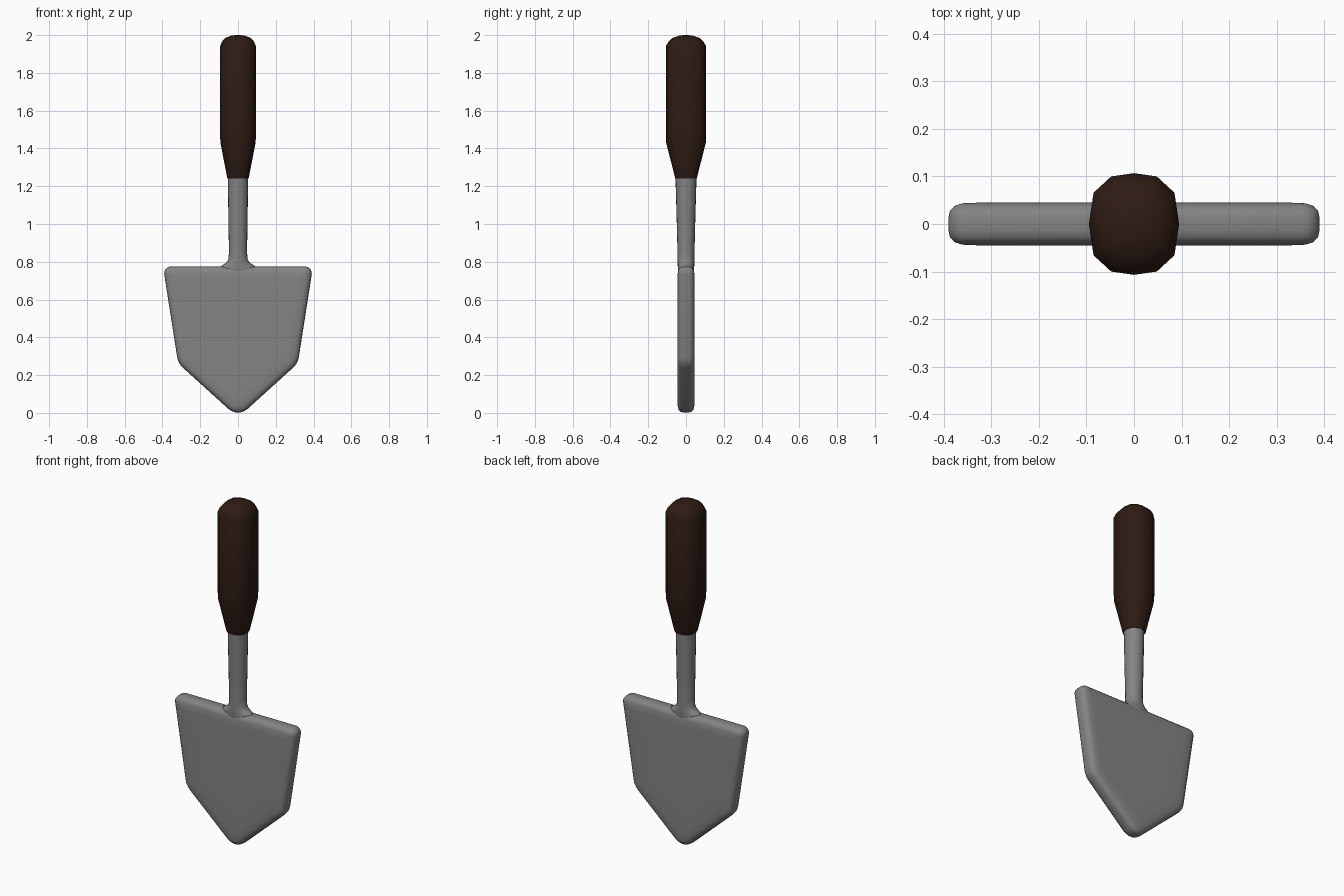
import bpy, bmesh, math
from mathutils import Vector

if "Cube" in bpy.data.objects:
    bpy.data.objects.remove(bpy.data.objects["Cube"])


def material(name, colour):
    mat = bpy.data.materials.new(name)
    mat.diffuse_color = (*colour, 1)
    mat.use_nodes = True
    mat.node_tree.nodes["Principled BSDF"].inputs["Base Color"].default_value = mat.diffuse_color
    return mat


def loft(name, rings, mat, angle=60):
    """Skin a list of equal-length vertex rings and cap both ends."""
    bm = bmesh.new()
    loops = [[bm.verts.new(p) for p in ring] for ring in rings]
    n = len(loops[0])
    for a, b in zip(loops, loops[1:]):
        for i in range(n):
            j = (i + 1) % n
            bm.faces.new((a[i], a[j], b[j], b[i]))
    bm.faces.new(loops[0])
    bm.faces.new(loops[-1])
    bmesh.ops.recalc_face_normals(bm, faces=bm.faces)
    me = bpy.data.meshes.new(name)
    bm.to_mesh(me)
    bm.free()
    me.materials.append(mat)
    ob = bpy.data.objects.new(name, me)
    bpy.context.collection.objects.link(ob)
    bpy.ops.object.select_all(action='DESELECT')
    ob.select_set(True)
    bpy.context.view_layer.objects.active = ob
    bpy.ops.object.shade_smooth_by_angle(angle=math.radians(angle))
    return ob


def rounded_outline(corners, inset, steps=5):
    """Clockwise (x, z, radius) corners rounded with arcs, shrunk by inset."""
    pts = []
    n = len(corners)
    for i, (x, z, r) in enumerate(corners):
        p = Vector((x, z))
        d1 = (p - Vector(corners[i - 1][:2])).normalized()
        d2 = (Vector(corners[(i + 1) % n][:2]) - p).normalized()
        n1, n2 = Vector((-d1.y, d1.x)), Vector((-d2.y, d2.x))
        centre = p - (n1 + n2) * (r / (1 + n1.dot(n2)))
        a1 = math.atan2(n1.y, n1.x)
        turn = math.atan2(n1.cross(n2), n1.dot(n2))
        for k in range(steps + 1):
            a = a1 + turn * k / steps
            pts.append(centre + (r - inset) * Vector((math.cos(a), math.sin(a))))
    return pts


steel = material("steel", (0.23, 0.23, 0.23))
wood = material("dark_wood", (0.027, 0.011, 0.007))

# Blade: rounded shield outline with a softly rolled edge (inset, scale, y)
corners = [(-0.397, 0.775, 0.036), (0.397, 0.775, 0.036), (0.317, 0.262, 0.1),
           (0, -0.025, 0.075), (-0.317, 0.262, 0.1)]
edge = [(0.034, 0.7, 0.0455), (0.034, 0.9, 0.0452), (0.03, 1, 0.0435),
        (0.013, 1, 0.038), (0.003, 1, 0.027), (0, 1, 0.012)]
section = [(i, s, -y) for i, s, y in edge] + [(i, s, y) for i, s, y in reversed(edge)]
loft("blade", [[(p.x * s, y, 0.45 + (p.y - 0.45) * s)
                for p in rounded_outline(corners, i)] for i, s, y in section], steel)

# Shaft: tapered neck flaring into the top of the blade
neck = [(0.70, 0.10, 0.030), (0.735, 0.10, 0.0425), (0.772, 0.098, 0.043),
        (0.782, 0.082, 0.044), (0.795, 0.062, 0.0445), (0.812, 0.051, 0.045),
        (0.85, 0.048, 0.045), (1.05, 0.051, 0.050), (1.25, 0.054, 0.056)]
loft("shaft", [[(rx * math.cos(t * math.pi / 10), ry * math.sin(t * math.pi / 10), z)
                for t in range(20)] for z, rx, ry in neck], steel)

# Handle: twelve-sided grip with a domed end
quarter = [(0.095, 0), (0.085, 0.066), (0.048, 0.1)]
half = quarter + [(0, 0.107)] + [(-x, y) for x, y in reversed(quarter[1:])]
ring12 = half + [(-x, -y) for x, y in half]
grip = [(1.24, 0.59, 0.53), (1.43, 0.98, 0.98), (1.47, 1, 1), (1.94, 1, 1),
        (1.965, 0.9, 0.87), (1.985, 0.72, 0.67), (1.998, 0.35, 0.3), (2.0, 0.1, 0.1)]
loft("handle", [[(x * sx, y * sy, z) for x, y in ring12]
                for z, sx, sy in grip], wood)
